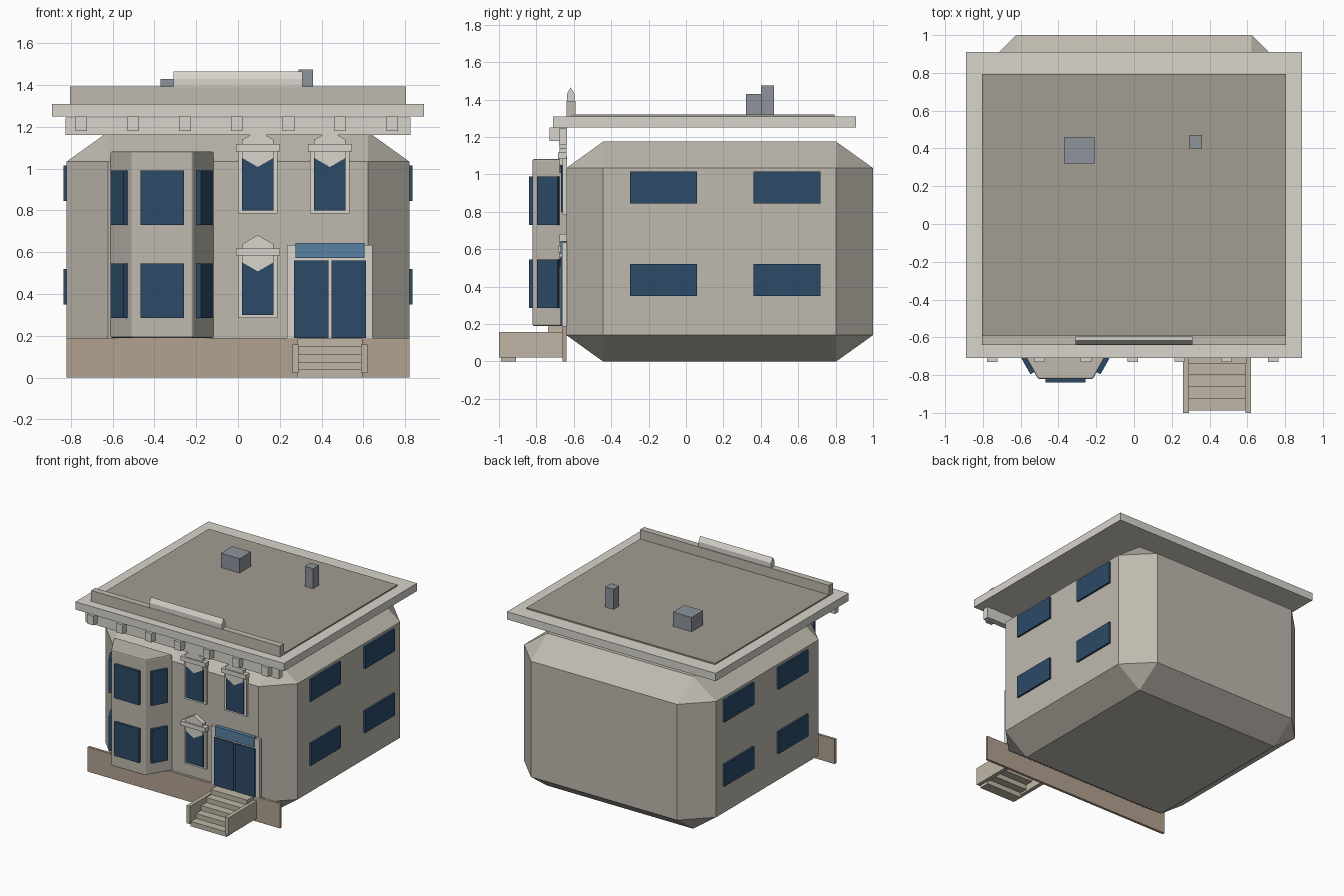
import bpy, bmesh, math
from mathutils import Matrix

if "Cube" in bpy.data.objects:
    bpy.data.objects.remove(bpy.data.objects["Cube"])


def material(name, rgb):
    m = bpy.data.materials.new(name)
    m.diffuse_color = (*rgb, 1)
    m.use_nodes = True
    m.node_tree.nodes["Principled BSDF"].inputs["Base Color"].default_value = m.diffuse_color
    return m


WALL = material("wall", (0.52, 0.49, 0.43))
TRIM = material("trim", (0.68, 0.66, 0.60))
ROOF = material("roofing", (0.36, 0.34, 0.29))
BASE = material("plinth", (0.45, 0.36, 0.28))
STONE = material("step_stone", (0.52, 0.47, 0.38))
GLASS = material("glass", (0.025, 0.07, 0.14))
PALE = material("pale_glass", (0.10, 0.22, 0.36))
METAL = material("chimney", (0.27, 0.29, 0.33))


def finish(bm, name, mat):
    bmesh.ops.recalc_face_normals(bm, faces=bm.faces)
    me = bpy.data.meshes.new(name)
    bm.to_mesh(me)
    bm.free()
    me.materials.append(mat)
    ob = bpy.data.objects.new(name, me)
    bpy.context.collection.objects.link(ob)
    return ob


def box(name, x, y, z, mat, bevel=0, rot=0):
    """Box from (min, max) ranges; bevel is a fraction of each side."""
    bm = bmesh.new()
    bmesh.ops.create_cube(bm, size=1)
    if bevel:
        bmesh.ops.bevel(bm, geom=bm.edges[:], offset=bevel, segments=1,
                        affect='EDGES', profile=0.5)
    bm.transform(Matrix.Diagonal((x[1] - x[0], y[1] - y[0], z[1] - z[0], 1)))
    ob = finish(bm, name, mat)
    ob.location = [(a + b) / 2 for a, b in (x, y, z)]
    ob.rotation_euler.z = rot
    return ob


def prism(name, pts, vec, mat):
    """Extrude a closed profile along a vector."""
    bm = bmesh.new()
    face = bm.faces.new([bm.verts.new(p) for p in pts])
    ext = bmesh.ops.extrude_face_region(bm, geom=[face], use_keep_orig=True)
    verts = [g for g in ext["geom"] if isinstance(g, bmesh.types.BMVert)]
    bmesh.ops.translate(bm, verts=verts, vec=vec)
    return finish(bm, name, mat)


# Main chamfered body and plinth
box("main_body", (-0.82, 0.82), (-0.64, 1.0), (0, 1.175), WALL, bevel=0.12)
box("plinth", (-0.82, 0.82), (-0.66, -0.64), (0, 0.19), BASE)

# Roof slab, roof deck, front cornice with brackets
box("roof_slab", (-0.89, 0.89), (-0.71, 0.91), (1.25, 1.31), TRIM)
box("roof_deck", (-0.805, 0.805), (-0.62, 0.795), (1.30, 1.32), ROOF)
box("cornice_band", (-0.825, 0.825), (-0.68, -0.635), (1.16, 1.245), TRIM)
for i in range(7):
    x = -0.75 + 0.248 * i
    box("cornice_bracket", (x - 0.028, x + 0.028), (-0.73, -0.64), (1.18, 1.25), TRIM)

# Parapet with raised ridge
box("parapet", (-0.805, 0.805), (-0.64, -0.59), (1.31, 1.393), WALL)
ridge = [(-0.637, 1.39), (-0.637, 1.43), (-0.617, 1.465), (-0.595, 1.43), (-0.595, 1.39)]
prism("parapet_ridge", [(-0.31, y, z) for y, z in ridge], (0.62, 0, 0), TRIM)

# Chimneys
box("wide_chimney", (-0.37, -0.21), (0.32, 0.46), (1.31, 1.43), METAL)
box("narrow_chimney", (0.29, 0.36), (0.40, 0.47), (1.31, 1.475), METAL)

# Two-storey bay
BX = -0.363
plan = [(-0.25, -0.635), (-0.145, -0.82), (0.145, -0.82), (0.25, -0.635)]
bay = prism("bay", [(BX + x, y, 0.19) for x, y in plan], (0, 0, 0.893), WALL)
mod = bay.modifiers.new("soft_edges", 'BEVEL')
mod.width = 0.008
mod.segments = 2
for z in ((0.285, 0.545), (0.73, 0.99)):
    box("bay_front_window", (BX - 0.105, BX + 0.105), (-0.84, -0.81), z, GLASS)
    for s in (-1, 1):
        x = BX + s * 0.205
        box("bay_side_window", (x - 0.062, x + 0.062), (-0.748, -0.723), z, GLASS,
            rot=math.atan2(0.185, s * 0.105))

# Side wall windows
for s in (-1, 1):
    for y in ((-0.30, 0.06), (0.36, 0.72)):
        for z in ((0.35, 0.52), (0.845, 1.015)):
            box("side_window", sorted((s * 0.81, s * 0.835)), y, z, GLASS)

# Tall front windows with frame, lintel and hexagonal hood
for x, z in ((0.095, 0.285), (0.095, 0.785), (0.44, 0.785)):
    box("window_frame", (x - 0.095, x + 0.095), (-0.66, -0.635), (z, z + 0.31), TRIM)
    box("window_glass", (x - 0.075, x + 0.075), (-0.668, -0.64), (z + 0.015, z + 0.29), GLASS)
    box("window_lintel", (x - 0.105, x + 0.105), (-0.685, -0.64), (z + 0.298, z + 0.332), TRIM)
    hexa = [(x + 0.087 * math.sin(k * math.pi / 3), -0.675,
             z + 0.31 + 0.087 * math.cos(k * math.pi / 3)) for k in range(6)]
    prism("window_hood", hexa, (0, 0.035, 0), TRIM)

# Entrance
box("door_surround", (0.235, 0.645), (-0.662, -0.635), (0.19, 0.635), TRIM)
for x in ((0.267, 0.433), (0.447, 0.613)):
    box("door", x, (-0.672, -0.64), (0.19, 0.56), GLASS)
box("transom", (0.275, 0.605), (-0.670, -0.64), (0.572, 0.645), PALE)

# Steps and side walls of the stoop
for i in range(5):
    y = -0.988 + 0.0625 * i
    box("step", (0.285, 0.595), (y, y + 0.08), (0.0375 * i, 0.0375 * (i + 1)), STONE)
for x in ((0.26, 0.29), (0.59, 0.62)):
    box("stoop_wall", x, (-1.0, -0.655), (0.022, 0.158), STONE)
